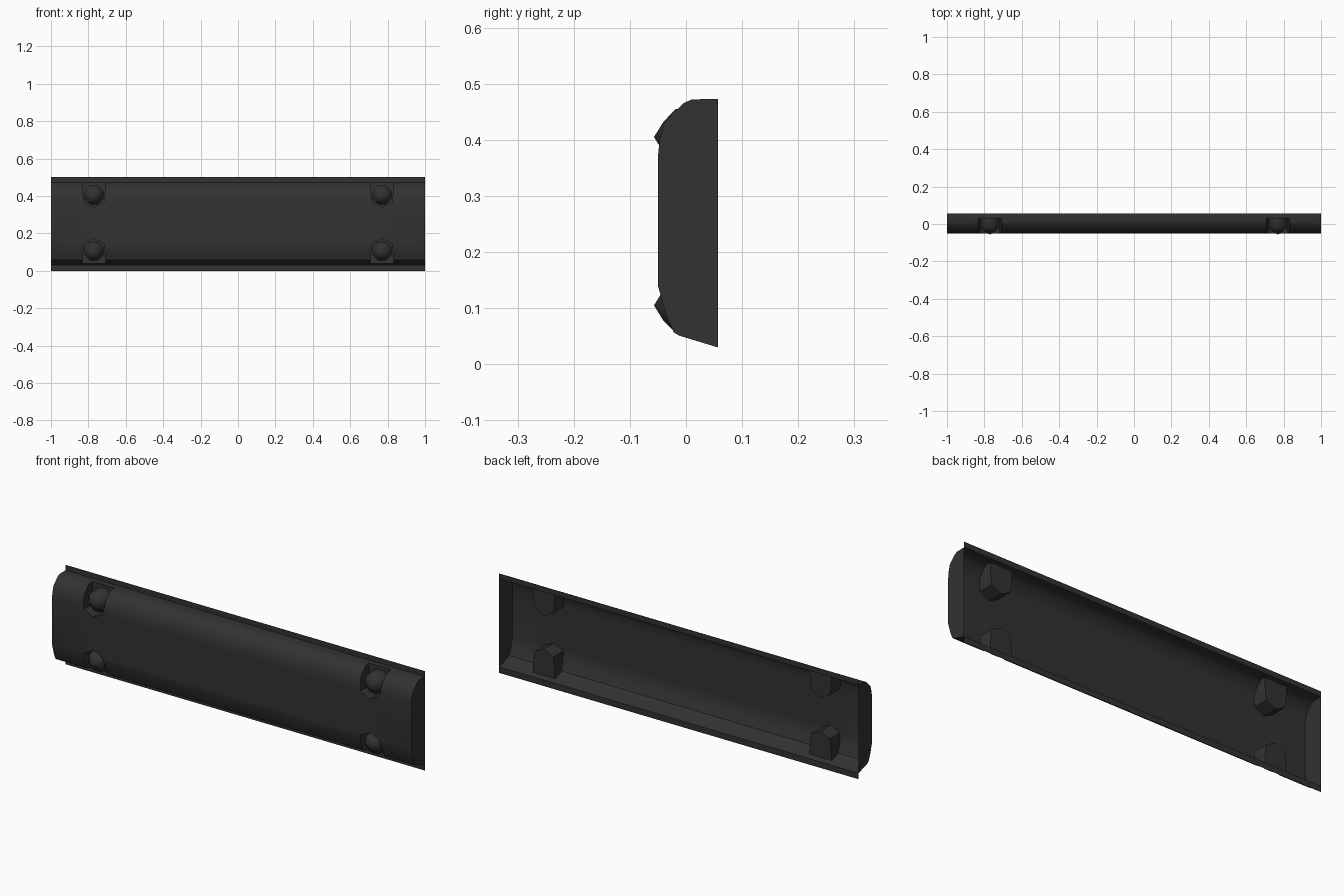
import bpy, bmesh, math

if "Cube" in bpy.data.objects:
    bpy.data.objects.remove(bpy.data.objects["Cube"])

mat = bpy.data.materials.new("dark_plastic")
mat.diffuse_color = (0.032, 0.032, 0.032, 1)
mat.use_nodes = True
mat.node_tree.nodes["Principled BSDF"].inputs["Base Color"].default_value = mat.diffuse_color
BACK = 0.057


def new_object(name, bm):
    bmesh.ops.recalc_face_normals(bm, faces=bm.faces)
    mesh = bpy.data.meshes.new(name)
    bm.to_mesh(mesh)
    bm.free()
    ob = bpy.data.objects.new(name, mesh)
    bpy.context.collection.objects.link(ob)
    mesh.materials.append(mat)
    return ob


def activate(ob):
    bpy.ops.object.select_all(action='DESELECT')
    ob.select_set(True)
    bpy.context.view_layer.objects.active = ob


def extrude_outline(bm, points, offset):
    face = bm.faces.new([bm.verts.new(p) for p in points])
    out = bmesh.ops.extrude_face_region(bm, geom=[face])
    verts = [g for g in out["geom"] if isinstance(g, bmesh.types.BMVert)]
    bmesh.ops.translate(bm, verts=verts, vec=offset)


# main cover: side profile swept along x
profile = [(BACK, 0.03), (-0.012, 0.051), (-0.022, 0.057), (-0.036, 0.09),
           (-0.05, 0.14), (-0.05, 0.37), (-0.047, 0.40), (-0.039, 0.43),
           (-0.022, 0.448), (-0.005, 0.465), (0.01, 0.472), (BACK, 0.473)]
bm = bmesh.new()
extrude_outline(bm, [(-1, y, z) for y, z in profile], (2, 0, 0))
cover = new_object("cover", bm)

# bolt recesses: pointed pockets open at the long edges
bolts = [(sx * 0.77, z, s) for sx in (-1, 1) for z, s in ((0.405, 1), (0.105, -1))]
bm = bmesh.new()
for x, z, s in bolts:
    shape = [(-0.063, 0.085), (-0.058, 0.0), (-0.052, -0.04), (0, -0.066),
             (0.052, -0.04), (0.058, 0.0), (0.063, 0.085)]
    extrude_outline(bm, [(x + a, -0.1, z + s * b) for a, b in shape], (0, 0.13, 0))
cutter = new_object("recess_cutter", bm)
cutter.hide_render = True
mod = cover.modifiers.new("recesses", 'BOOLEAN')
mod.object = cutter
mod.operation = 'DIFFERENCE'
mod.solver = 'EXACT'
activate(cover)
bpy.ops.object.modifier_apply(modifier=mod.name)
bpy.data.objects.remove(cutter)

# open back of the cover
bm = bmesh.new()
bm.from_mesh(cover.data)
back = [f for f in bm.faces if all(abs(v.co.y - BACK) < 1e-4 for v in f.verts)]
bmesh.ops.delete(bm, geom=back, context='FACES')
bm.to_mesh(cover.data)
bm.free()
activate(cover)
bpy.ops.object.shade_smooth_by_angle(angle=math.radians(32))

# thin flanges along the long edges
for name, z0, z1 in (("lower_flange", 0, 0.03), ("upper_flange", 0.473, 0.5)):
    bm = bmesh.new()
    bm.faces.new([bm.verts.new(p) for p in
                  ((-1, BACK, z0), (1, BACK, z0), (1, BACK, z1), (-1, BACK, z1))])
    new_object(name, bm)

# domed bolts
SIDES = 8
for i, (x, z, s) in enumerate(bolts):
    bm = bmesh.new()
    rings = []
    for y, r in ((0.03, 0.054), (-0.018, 0.054), (-0.04, 0.03)):
        rings.append([bm.verts.new((x + r * math.cos((k + 0.5) * math.tau / SIDES), y,
                                    z + r * math.sin((k + 0.5) * math.tau / SIDES)))
                      for k in range(SIDES)])
    tip = bm.verts.new((x, -0.057, z))
    for k in range(SIDES):
        n = (k + 1) % SIDES
        for a, b in zip(rings, rings[1:]):
            bm.faces.new((a[k], a[n], b[n], b[k]))
        bm.faces.new((rings[-1][k], rings[-1][n], tip))
    bolt = new_object(f"bolt_{i + 1}", bm)
    activate(bolt)
    bpy.ops.object.shade_smooth_by_angle(angle=math.radians(50))
